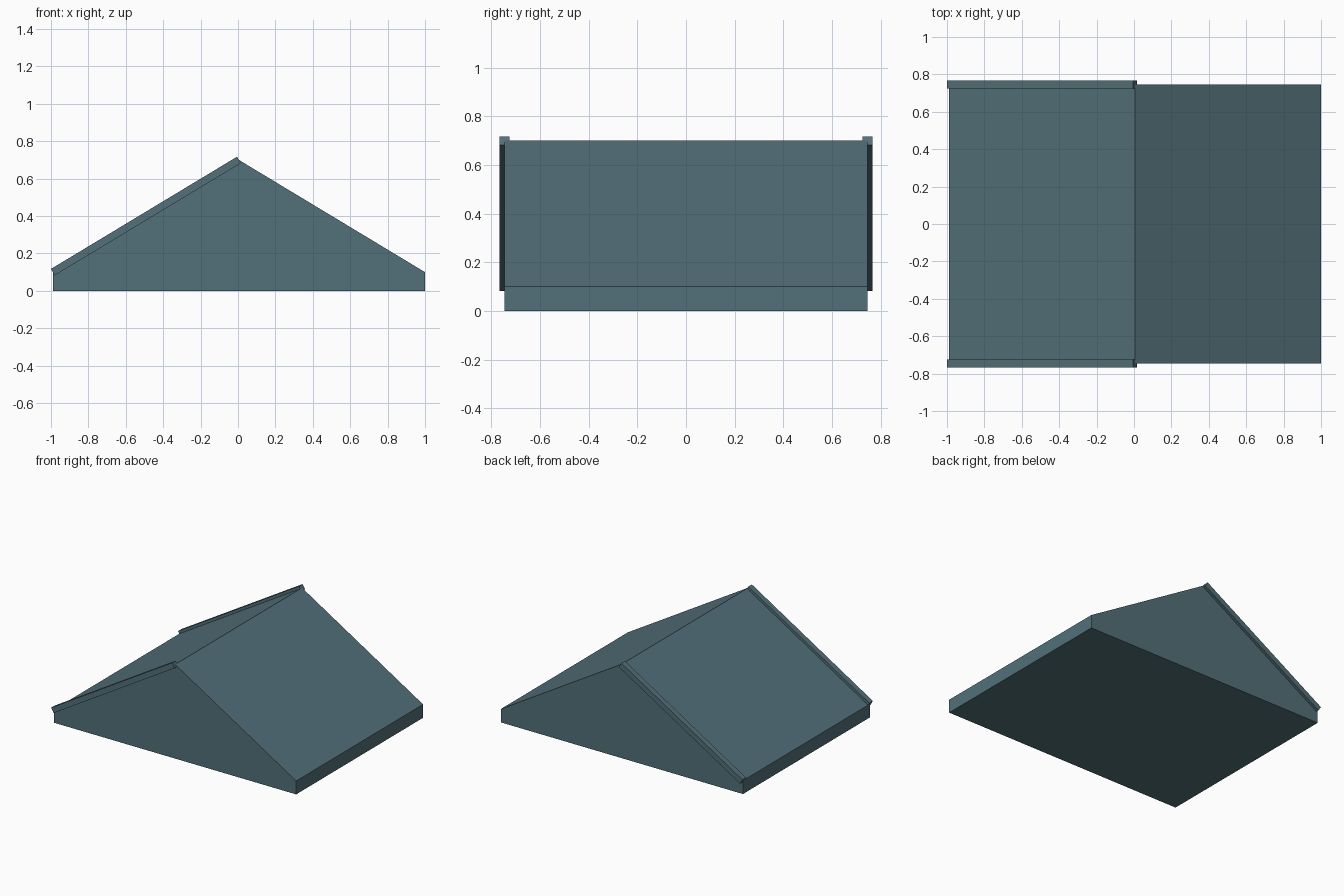
import bpy
from mathutils import Vector

if "Cube" in bpy.data.objects:
    bpy.data.objects.remove(bpy.data.objects["Cube"])

slate = bpy.data.materials.new("slate_teal")
slate.diffuse_color = (0.085, 0.16, 0.19, 1)
slate.use_nodes = True
slate.node_tree.nodes["Principled BSDF"].inputs["Base Color"].default_value = slate.diffuse_color


def extrude_profile(name, profile, y0, y1):
    """Closed prism from an x-z outline (counter-clockwise seen from the front)."""
    n = len(profile)
    verts = [(x, y, z) for y in (y0, y1) for x, z in profile]
    faces = [tuple(range(n)), tuple(reversed(range(n, 2 * n)))]
    faces += [(i, i + n, (i + 1) % n + n, (i + 1) % n) for i in range(n)]
    mesh = bpy.data.meshes.new(name)
    mesh.from_pydata(verts, [], faces)
    mesh.materials.append(slate)
    obj = bpy.data.objects.new(name, mesh)
    bpy.context.collection.objects.link(obj)
    return obj


# Solid gable roof body
left, right, ridge_x, eave_z, ridge_z, half_y = -0.99, 1.0, 0.005, 0.10, 0.70, 0.745
extrude_profile("gable_roof",
                [(left, 0), (right, 0), (right, eave_z), (ridge_x, ridge_z), (left, eave_z)],
                -half_y, half_y)

# Edge boards along the left slope, centred on the front and back roof edges
a, b = Vector((left, eave_z)), Vector((ridge_x, ridge_z))
d = (b - a).normalized()
off = Vector((-d.y, d.x)) * 0.02
for name, y in (("front_edge_board", -half_y), ("back_edge_board", half_y)):
    extrude_profile(name, [a - off, b - off, b + off, a + off], y - 0.021, y + 0.021)
